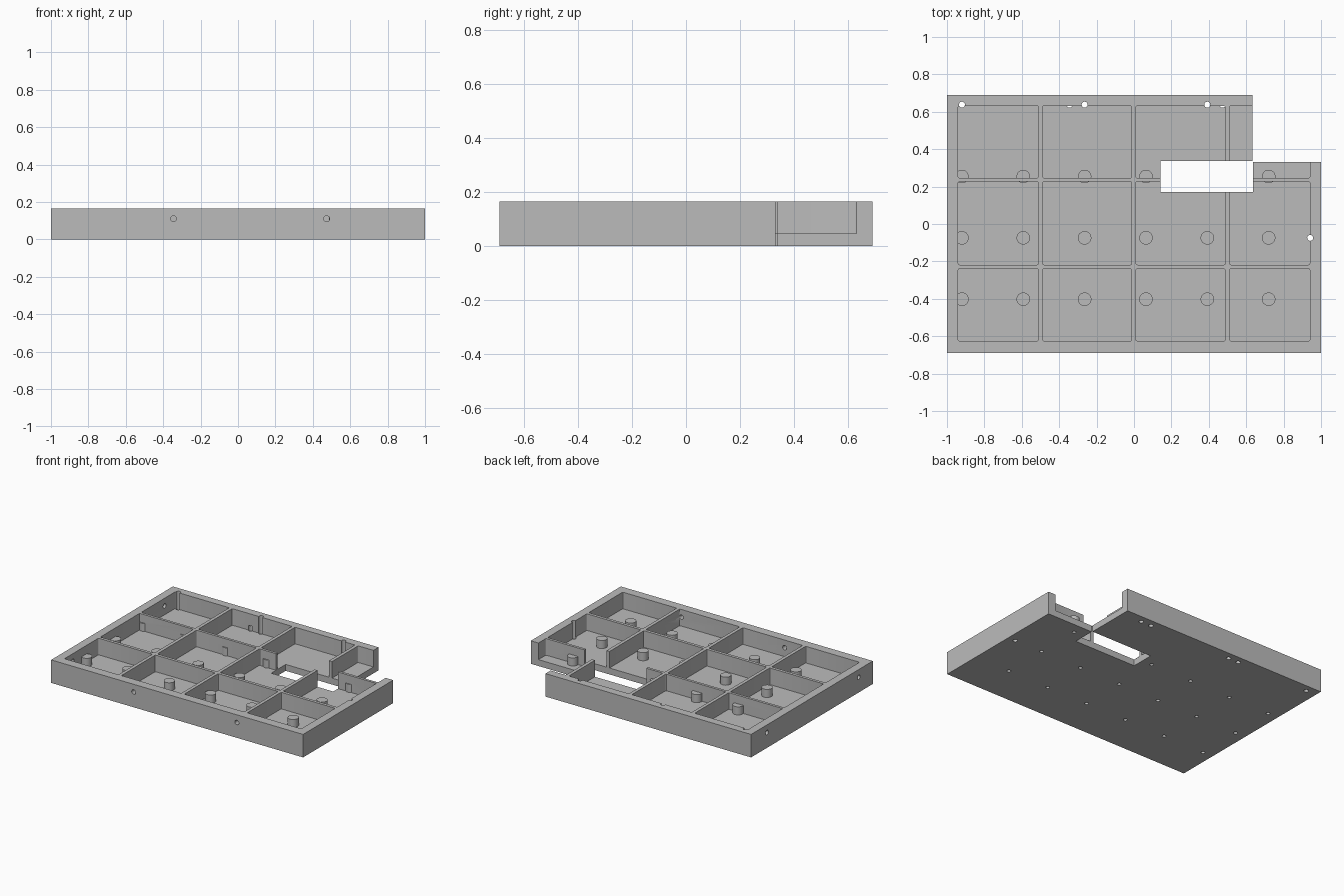
import bpy, bmesh
from math import radians
from mathutils import Matrix, Vector

if "Cube" in bpy.data.objects:
    bpy.data.objects.remove(bpy.data.objects["Cube"])

TOP, FLOOR = 0.165, 0.046

grey = bpy.data.materials.new("plain grey")
grey.use_nodes = True
colour = (0.5, 0.5, 0.5, 1)
grey.diffuse_color = colour
grey.node_tree.nodes["Principled BSDF"].inputs["Base Color"].default_value = colour


def box(bm, low, high, corner=0):
    """Box between two points, with its upright edges optionally rounded."""
    low, high = Vector(low), Vector(high)
    verts = bmesh.ops.create_cube(bm, size=1, matrix=Matrix.Translation((low + high) / 2)
                                  @ Matrix.Diagonal((*(high - low), 1)))["verts"]
    if corner:
        edges = {e for v in verts for e in v.link_edges
                 if abs(e.verts[0].co.z - e.verts[1].co.z) > 0.01}
        bmesh.ops.bevel(bm, geom=list(edges), offset=corner, segments=3,
                        profile=0.5, affect='EDGES')


def rod(bm, start, end, radius, sides=20):
    """Cylinder between two points."""
    start, end = Vector(start), Vector(end)
    turn = (end - start).to_track_quat('Z', 'Y').to_matrix().to_4x4()
    bmesh.ops.create_cone(bm, cap_ends=True, segments=sides, radius1=radius, radius2=radius,
                          depth=(end - start).length,
                          matrix=Matrix.Translation((start + end) / 2) @ turn)


def make(name, bm):
    mesh = bpy.data.meshes.new(name)
    bm.to_mesh(mesh)
    bm.free()
    mesh.materials.append(grey)
    obj = bpy.data.objects.new(name, mesh)
    bpy.context.collection.objects.link(obj)
    return obj


def combine(target, name, bm, operation):
    """Apply a boolean and discard the helper."""
    helper = make(name, bm)
    helper.hide_render = True
    mod = target.modifiers.new(name, 'BOOLEAN')
    mod.object, mod.operation, mod.solver = helper, operation, 'EXACT'
    bpy.context.view_layer.objects.active = target
    bpy.ops.object.modifier_apply(modifier=name)
    bpy.data.objects.remove(helper)


# Solid block
bm = bmesh.new()
box(bm, (-1, -0.69, 0), (1, 0.69, TOP))
tray = make("compartment_tray", bm)

# Grid of pockets, leaving the rim and thin ribs
columns = [(-0.94, -0.512), (-0.488, -0.013), (0.011, 0.487), (0.511, 0.94)]
rows = [(-0.625, -0.24), (-0.218, 0.227), (0.246, 0.632)]
bm = bmesh.new()
for x0, x1 in columns:
    for y0, y1 in rows:
        box(bm, (x0, y0, FLOOR), (x1, y1, TOP + 0.1), 0.007)
combine(tray, "pockets", bm, 'DIFFERENCE')

# Regular pegs on the floor
pegs = [(-0.92 + 0.328 * i, -0.402 + 0.328 * j) for i in range(6) for j in range(3)]
bm = bmesh.new()
for x, y in pegs:
    rod(bm, (x, y, 0.02), (x, y, 0.104), 0.036, 32)
combine(tray, "pegs", bm, 'UNION')

# Rear corner notch and the slot running into it
for name, low, high in (("notch", (0.633, 0.331, -0.1), (1.1, 0.8, 0.3)),
                        ("slot", (0.143, 0.172, -0.1), (0.635, 0.337, 0.3))):
    bm = bmesh.new()
    box(bm, low, high)
    combine(tray, name, bm, 'DIFFERENCE')

# Drilled holes
bm = bmesh.new()
for x, y in pegs:                                        # blind holes under the pegs
    if not (0.3 < x < 0.45 and y > 0.2):
        rod(bm, (x, y, -0.05), (x, y, 0.08), 0.013)
for x, y in ((-0.92, 0.638), (-0.264, 0.638), (0.392, 0.638), (0.942, -0.074)):
    rod(bm, (x, y, -0.05), (x, y, 0.3), 0.016)           # through holes in the rim
for x in (-0.345, 0.474):
    rod(bm, (x, 0.638, -0.05), (x, 0.638, 0.08), 0.016)  # blind holes under the back rim
    rod(bm, (x, -0.8, 0.11), (x, -0.58, 0.11), 0.016)    # front wall
for y in (-0.53, 0.51):
    rod(bm, (-1.1, y, 0.11), (-0.9, y, 0.11), 0.016)     # side wall
combine(tray, "holes", bm, 'DIFFERENCE')

# Smooth round parts, crisp edges
bpy.ops.object.select_all(action='DESELECT')
tray.select_set(True)
bpy.context.view_layer.objects.active = tray
bpy.ops.object.shade_smooth_by_angle(angle=radians(30))
